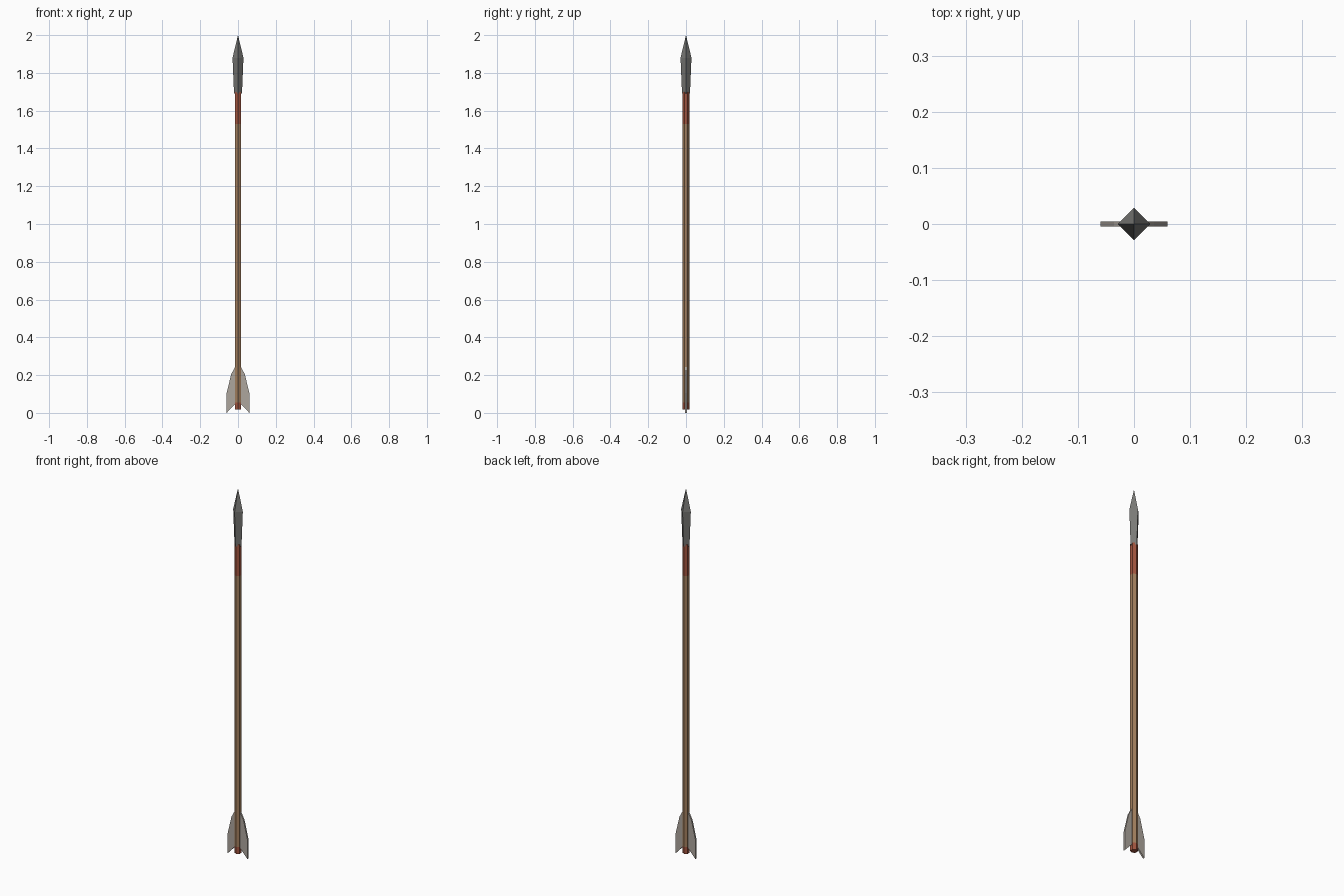
import bpy, bmesh, math

if "Cube" in bpy.data.objects:
    bpy.data.objects.remove(bpy.data.objects["Cube"])


def material(name, rgb):
    m = bpy.data.materials.new(name)
    m.diffuse_color = (*rgb, 1)
    m.use_nodes = True
    m.node_tree.nodes["Principled BSDF"].inputs["Base Color"].default_value = m.diffuse_color
    return m


wood = material("wood", (0.36, 0.21, 0.11))
red = material("red_paint", (0.36, 0.09, 0.05))
steel = material("steel", (0.19, 0.19, 0.18))
feather = material("feather", (0.42, 0.38, 0.34))


def finish(name, bm, mats):
    bmesh.ops.recalc_face_normals(bm, faces=bm.faces)
    me = bpy.data.meshes.new(name)
    bm.to_mesh(me)
    bm.free()
    for m in mats:
        me.materials.append(m)
    ob = bpy.data.objects.new(name, me)
    bpy.context.collection.objects.link(ob)
    return ob


def lathe(name, profile, sides, mats, turn=0.0, rule=None):
    """Stack of (radius, z) rings, capped at both ends; radius 0 is a point."""
    bm = bmesh.new()
    rings = []
    for r, z in profile:
        n = sides if r > 0 else 1
        rings.append([bm.verts.new((r * math.cos(turn + math.tau * i / sides),
                                    r * math.sin(turn + math.tau * i / sides), z))
                      for i in range(n)])
    for a, b in zip(rings, rings[1:]):
        for i in range(sides):
            j = (i + 1) % sides
            top = [b[j], b[i]] if len(b) > 1 else [b[0]]
            bm.faces.new([a[i], a[j]] + top)
    for ring in (rings[0], rings[-1]):
        if len(ring) > 1:
            bm.faces.new(ring)
    if rule:
        for f in bm.faces:
            f.material_index = rule(f.calc_center_median().z)
    return finish(name, bm, mats)


# Six-sided shaft with red bands at both ends
lathe("shaft", [(0.0185, 0.018), (0.0185, 0.055), (0.0185, 1.53), (0.0185, 1.70)], 6,
      [wood, red], math.pi / 2, lambda z: 1 if z > 1.53 or z < 0.055 else 0)

# Four-sided arrowhead
lathe("arrowhead", [(0.021, 1.69), (0.029, 1.88), (0.0, 2.0)], 4, [steel])

# Swept fletching, one vane each side
VANE = [(0.012, 0.25), (0.036, 0.205), (0.06, 0.105), (0.06, 0.005 - 0.005), (0.018, 0.045), (0.012, 0.045)]
for side, label in ((-1, "left"), (1, "right")):
    bm = bmesh.new()
    face = bm.faces.new([bm.verts.new((side * x, -0.0045, z)) for x, z in VANE])
    ext = bmesh.ops.extrude_face_region(bm, geom=[face])
    moved = [v for v in ext["geom"] if isinstance(v, bmesh.types.BMVert)]
    bmesh.ops.translate(bm, verts=moved, vec=(0, 0.009, 0))
    finish(label + "_vane", bm, [feather])
